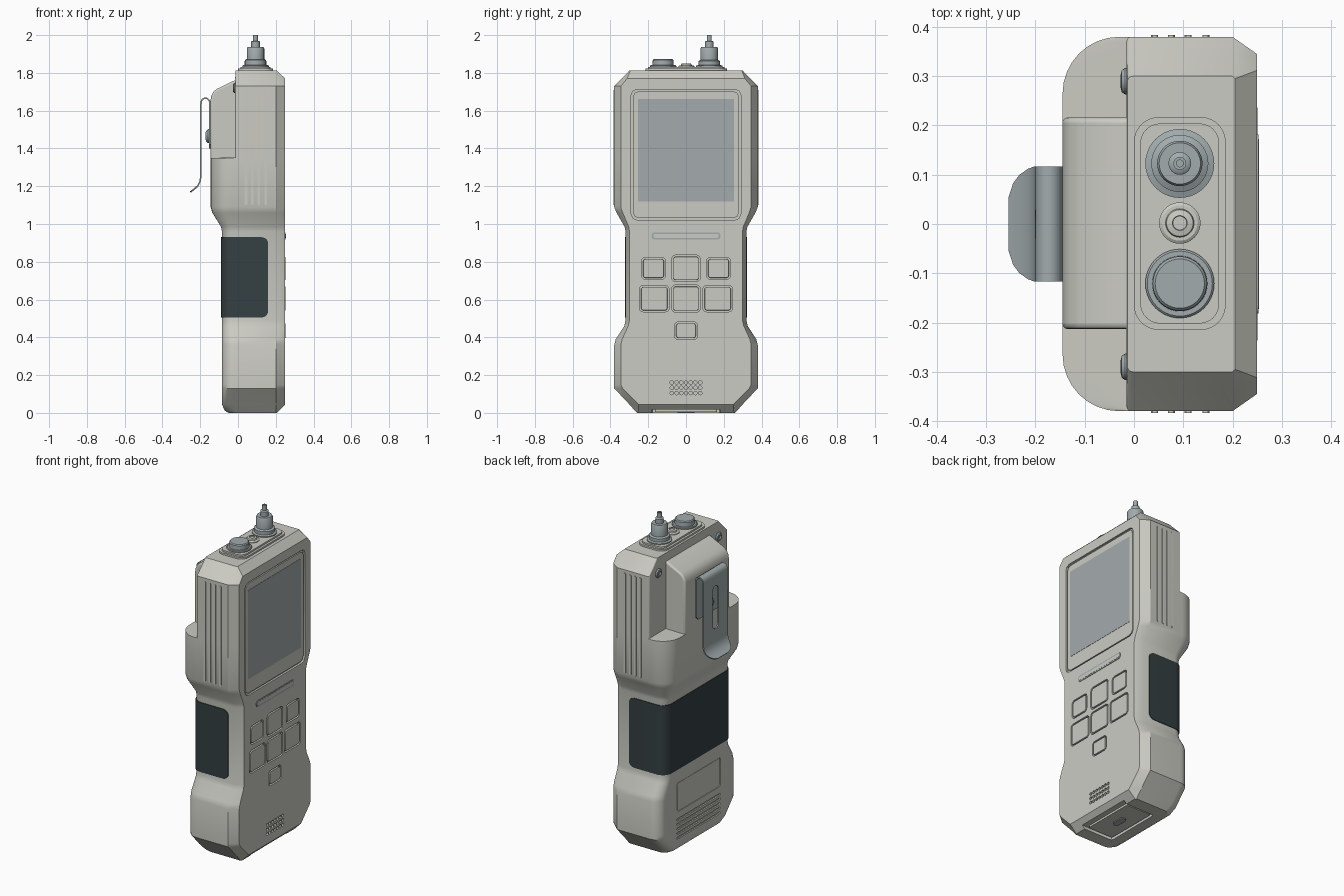
import bpy, bmesh
from math import sin, cos, pi, radians

if "Cube" in bpy.data.objects:
    bpy.data.objects.remove(bpy.data.objects["Cube"])


def material(name, rgb):
    m = bpy.data.materials.new(name)
    m.diffuse_color = (*rgb, 1)
    m.use_nodes = True
    m.node_tree.nodes["Principled BSDF"].inputs["Base Color"].default_value = m.diffuse_color
    return m


SHELL = material("shell", (0.60, 0.60, 0.55))
METAL = material("metal", (0.36, 0.41, 0.42))
GLASS = material("glass", (0.37, 0.41, 0.42))
RUBBER = material("rubber", (0.035, 0.05, 0.055))

# Mapping of a 2D outline (u, v) plus depth d to each extrusion axis
AX = {"x": lambda u, v, d: (d, u, v), "y": lambda u, v, d: (u, d, v), "z": lambda u, v, d: (u, v, d)}


def finish(name, bm, mat, angle=30):
    bmesh.ops.recalc_face_normals(bm, faces=bm.faces[:])
    me = bpy.data.meshes.new(name)
    bm.to_mesh(me)
    bm.free()
    ob = bpy.data.objects.new(name, me)
    bpy.context.collection.objects.link(ob)
    me.materials.append(mat)
    smooth(ob, angle)
    return ob


def activate(ob):
    bpy.ops.object.select_all(action="DESELECT")
    ob.select_set(True)
    bpy.context.view_layer.objects.active = ob


def smooth(ob, angle=30):
    activate(ob)
    bpy.ops.object.shade_smooth_by_angle(angle=radians(angle))


def loft(bm, rings):
    rows = [[bm.verts.new(p) for p in r] for r in rings]
    n = len(rows[0])
    for a, b in zip(rows, rows[1:]):
        for i in range(n):
            j = (i + 1) % n
            bm.faces.new((a[i], a[j], b[j], b[i]))
    bm.faces.new(rows[0])
    bm.faces.new(rows[-1])


def prism(bm, pts, axis, d0, d1):
    loft(bm, [[AX[axis](u, v, d) for u, v in pts] for d in (d0, d1)])


def rrect(cu, cv, hu, hv, r, n=5):
    pts = []
    for q, (su, sv) in enumerate(((1, 1), (-1, 1), (-1, -1), (1, -1))):
        for i in range(n + 1):
            a = (q + i / n) * pi / 2
            pts.append((cu + su * (hu - r) + r * cos(a), cv + sv * (hv - r) + r * sin(a)))
    return pts


def circle(cu, cv, r, n=12):
    return [(cu + r * cos(2 * pi * i / n), cv + r * sin(2 * pi * i / n)) for i in range(n)]


def cut(ob, cutter):
    m = ob.modifiers.new("cut", "BOOLEAN")
    m.operation, m.solver, m.object = "DIFFERENCE", "EXACT", cutter
    activate(ob)
    bpy.ops.object.modifier_apply(modifier="cut")
    bpy.data.objects.remove(cutter)
    smooth(ob)


def turned(name, axis, cu, cv, profile, mat, n=40):
    bm = bmesh.new()
    loft(bm, [[AX[axis](u, v, d) for u, v in circle(cu, cv, r, n)] for r, d in profile])
    return finish(name, bm, mat)


def panel(name, pts, axis, d0, d1, mat, bevel=0.0):
    bm = bmesh.new()
    prism(bm, pts, axis, d0, d1)
    ob = finish(name, bm, mat)
    if bevel:
        m = ob.modifiers.new("bevel", "BEVEL")
        m.width, m.segments, m.angle_limit = bevel, 3, radians(50)
    return ob


def section(z, w, wi, f, b, r, n=8):
    """Shell cross-section: chamfered front (+x), rounded back corners."""
    arc = [(b + r + r * cos(a), w - r + r * sin(a)) for a in (pi / 2 * (1 + i / n) for i in range(n + 1))]
    half = [(f, wi), (0.20, w)] + arc
    return [(x, y, z) for x, y in half] + [(x, -y, z) for x, y in reversed(half)]


# Main shell: z, half width, front-face half width, front x, back x, corner radius
LEVELS = [
    (0, .26, .255, .205, -.05, .05), (.012, .271, .252, .217, -.07, .055),
    (.045, .30, .252, .25, -.085, .06), (.13, .38, .335, .25, -.085, .065),
    (.15, .38, .345, .25, -.085, .065), (.36, .38, .345, .25, -.085, .065),
    (.39, .372, .338, .25, -.085, .065), (.46, .327, .306, .25, -.085, .06),
    (.49, .32, .299, .25, -.085, .06), (.96, .32, .299, .25, -.085, .06),
    (.985, .325, .303, .25, -.09, .062), (1.06, .368, .335, .25, -.136, .10),
    (1.09, .38, .345, .25, -.145, .115), (1.35, .38, .345, .25, -.145, .115),
    (1.352, .38, .345, .25, -.015, .01), (1.73, .38, .345, .25, -.015, .01),
    (1.77, .34, .312, .25, -.015, .01), (1.812, .30, .295, .205, -.013, .01)]
bm = bmesh.new()
loft(bm, [section(*l) for l in LEVELS])
shell = finish("shell", bm, SHELL)

# Buttons: y, z, half width, half height
BUTTONS = [(0, .765, .075, .07), (0, .605, .075, .072), (0, .435, .06, .047)]
for s in (-1, 1):
    BUTTONS += [(s * .172, .765, .063, .058), (s * .168, .605, .078, .07)]

# Recesses in the shell: screen, buttons, speaker, label, vents, bottom door
bm = bmesh.new()
prism(bm, rrect(0, 1.367, .29, .345, .03, 2), "x", .238, .30)
for y, z, hw, hh in BUTTONS:
    prism(bm, rrect(y, z, hw, hh, .02), "x", .235, .30)
for i in range(7):
    for j in range(3):
        prism(bm, circle(-.075 + i * .025, .105 + j * .028, .0095), "x", .235, .30)
prism(bm, rrect(0, .335, .21, .09, .015), "x", -.12, -.081)
for i in range(5):
    prism(bm, rrect(0, .085 + i * .028, .21, .006, .005, 2), "x", -.12, -.077)
prism(bm, rrect(.155, 0, .145, .18, .01, 2), "z", -.05, .018)
cut(shell, finish("recess_cutter", bm, SHELL))

# Screen bezel and glass
panel("screen_bezel", rrect(0, 1.367, .28, .335, .028, 2), "x", .23, .246, SHELL)
panel("screen_glass", rrect(0, 1.39, .255, .272, .003, 1), "x", .24, .2475, GLASS)

# Keypad and indicator bar
for i, (y, z, hw, hh) in enumerate(BUTTONS):
    panel(f"button_{i + 1}", rrect(y, z, hw - .008, hh - .008, .014), "x", .225, .251, SHELL, .003)
panel("indicator_bar", rrect(0, .937, .182, .019, .016), "x", .24, .2525, METAL)
panel("indicator_bar_face", rrect(0, .937, .173, .011, .01), "x", .245, .2535, SHELL)

# Bottom door with latch
panel("bottom_door", rrect(.105, 0, .085, .165, .01), "z", .006, .04, SHELL)
panel("door_latch", rrect(.105, 0, .02, .045, .018), "z", .001, .02, METAL)

# Label plate on the back
panel("label_plate", rrect(0, .335, .203, .083, .012), "x", -.083, -.06, SHELL)

# Rubber grip wrapping round the back and both sides
bm = bmesh.new()
half = [(.16, .324)] + [(-.028 + .061 * cos(a), .263 + .061 * sin(a)) for a in
                        (pi / 2 * (1 + i / 8) for i in range(9))]
prism(bm, half + [(x, -y) for x, y in reversed(half)], "z", .505, .93)
ends = [e for e in bm.edges if all(v.co.x > .159 for v in e.verts)
        and abs(e.verts[0].co.z - e.verts[1].co.z) < .01]
bmesh.ops.bevel(bm, geom=ends, offset=.035, segments=5, profile=.5, affect="EDGES")
finish("rubber_grip", bm, RUBBER)

# Back housing between the two screw pockets
panel("back_housing", [(.02, 1.33), (-.1455, 1.33), (-.1455, 1.655), (-.141, 1.68), (-.13, 1.7),
                       (-.112, 1.715), (-.015, 1.762), (.02, 1.762)], "y", -.213, .216, SHELL, .01)

# Side ribs and pocket screws, mirrored left and right
for s, side in ((-1, "left"), (1, "right")):
    for i, x in enumerate((.042, .076, .11, .146)):
        panel(f"{side}_rib_{i + 1}", rrect(x, 1.405, .007, .305, .006, 3), "y", s * .37, s * .3835, SHELL)
    turned(f"{side}_pocket_screw", "x", s * .29, 1.72,
           [(.027, .0), (.027, -.018), (.022, -.025), (.013, -.027), (.011, -.019)], METAL, 24)

# Belt clip: bent strip of (x, z, half width)
path = [(-.149, 1.40, .10), (-.149, 1.42, .117), (-.149, 1.635, .117)]
path += [(-.1725 + .0235 * cos(a), 1.64 + .026 * sin(a), .117) for a in (pi * i / 8 for i in range(1, 8))]
path += [(-.196, 1.635, .117), (-.197, 1.25, .117), (-.201, 1.225, .116), (-.212, 1.203, .112),
         (-.23, 1.186, .10), (-.243, 1.176, .083), (-.252, 1.169, .055)]
bm = bmesh.new()
T = .004
rings = []
for i, (x, z, w) in enumerate(path):
    a, b = path[max(i - 1, 0)], path[min(i + 1, len(path) - 1)]
    dx, dz = b[0] - a[0], b[1] - a[1]
    l = (dx * dx + dz * dz) ** .5
    nx, nz = -dz / l * T, dx / l * T
    rings.append([(x + nx, -w, z + nz), (x + nx, w, z + nz), (x - nx, w, z - nz), (x - nx, -w, z - nz)])
loft(bm, rings)
clip = finish("belt_clip", bm, METAL)
bm = bmesh.new()
prism(bm, rrect(0, 1.45, .028, .13, .027), "x", -.22, -.18)
cut(clip, finish("slot_cutter", bm, METAL))
turned("clip_screw", "x", 0, 1.465,
       [(.037, -.14), (.037, -.158), (.03, -.167), (.018, -.172), (.006, -.173)], METAL)

# Connector plate on top
panel("top_plate", rrect(.093, .001, .093, .216, .05, 8), "z", 1.80, 1.822, SHELL)
panel("top_plate_step", rrect(.093, .001, .08, .203, .04, 8), "z", 1.81, 1.832, SHELL)

# Antenna connector, indicator lamp and rotary knob
turned("antenna_connector", "z", .093, .123,
       [(.07, 1.82), (.07, 1.838), (.058, 1.842), (.058, 1.862), (.046, 1.868), (.046, 1.93),
        (.042, 1.937), (.023, 1.937), (.023, 1.965), (.020, 1.968), (.013, 1.97), (.013, 2.0),
        (.007, 2.0), (.007, 1.985)], METAL)
turned("top_lamp", "z", .093, .002,
       [(.042, 1.82), (.042, 1.836), (.036, 1.84), (.029, 1.84), (.027, 1.848), (.015, 1.851), (.014, 1.845)], SHELL)
turned("rotary_knob", "z", .093, -.121,
       [(.07, 1.82), (.07, 1.837), (.066, 1.841), (.056, 1.841), (.055, 1.867), (.05, 1.873)], METAL)
